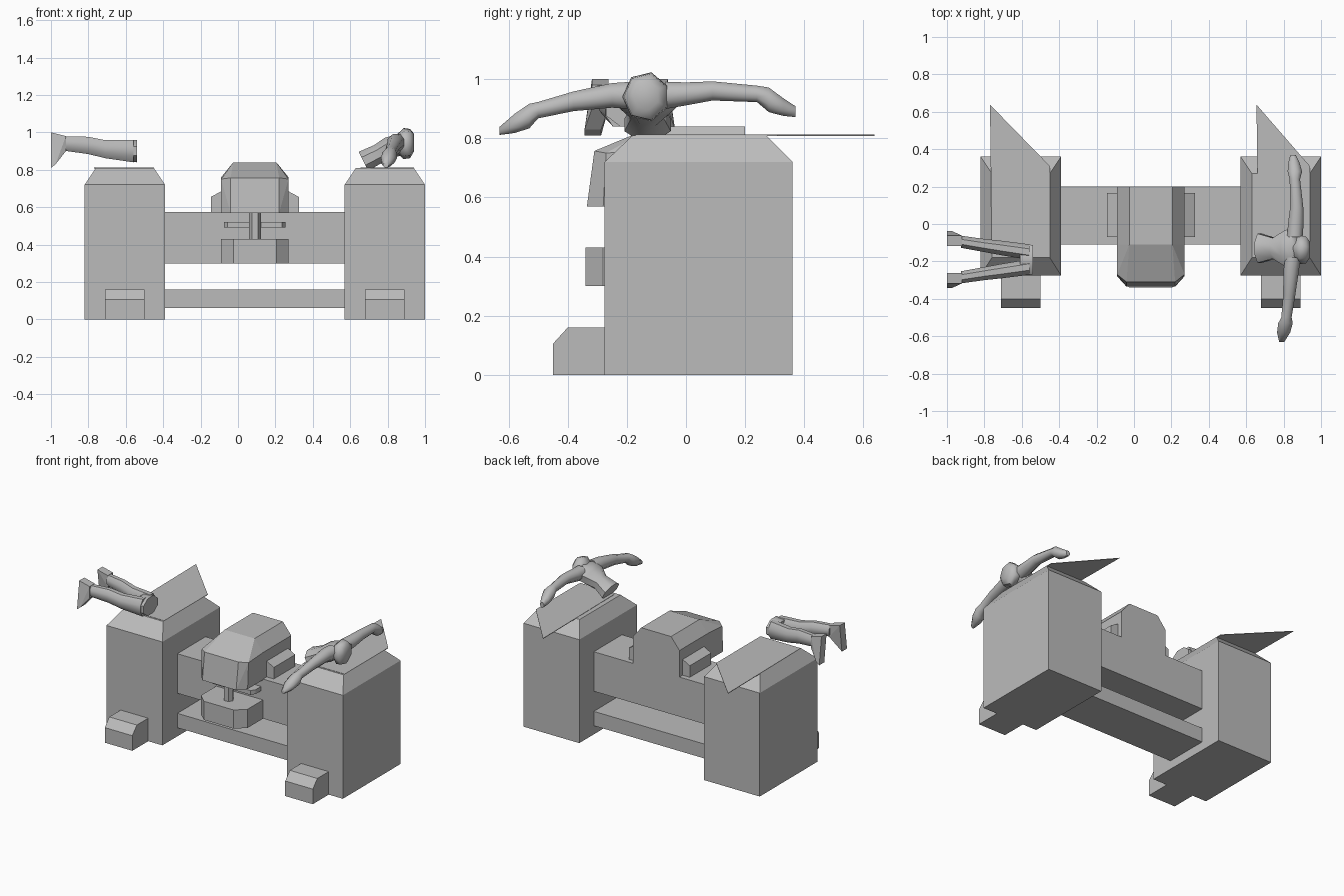
import bpy, bmesh, math
from math import radians

cube = bpy.data.objects.get("Cube")
if cube:
    bpy.data.objects.remove(cube, do_unlink=True)

GREY = (0.5, 0.5, 0.5, 1)
mat = bpy.data.materials.new("plain_grey")
mat.use_nodes = True
mat.diffuse_color = GREY
mat.node_tree.nodes["Principled BSDF"].inputs["Base Color"].default_value = GREY


def finish(name, bm, smooth=None):
    bmesh.ops.recalc_face_normals(bm, faces=bm.faces)
    mesh = bpy.data.meshes.new(name)
    bm.to_mesh(mesh)
    bm.free()
    mesh.materials.append(mat)
    obj = bpy.data.objects.new(name, mesh)
    bpy.context.collection.objects.link(obj)
    if smooth:
        bpy.ops.object.select_all(action='DESELECT')
        obj.select_set(True)
        bpy.context.view_layer.objects.active = obj
        bpy.ops.object.shade_smooth_by_angle(angle=radians(smooth))
    return obj


def hull(name, points):
    """Faceted convex solid around the given points."""
    bm = bmesh.new()
    for p in points:
        bm.verts.new(p)
    bmesh.ops.convex_hull(bm, input=bm.verts)
    bmesh.ops.dissolve_limit(bm, angle_limit=radians(1), verts=bm.verts, edges=bm.edges)
    return finish(name, bm)


def box(name, xs, ys, zs):
    return hull(name, [(x, y, z) for x in xs for y in ys for z in zs])


def loft(name, axis, stations, sides=8, shear=0):
    """Limb from rings (x, y, z, horizontal radius, vertical radius) along axis."""
    bm = bmesh.new()
    rings = []
    for x, y, z, rh, rv in stations:
        ring = []
        for i in range(sides):
            a = 2 * math.pi * (i + 0.5) / sides
            h, v = rh * math.cos(a), rv * math.sin(a)
            s = -shear * v
            co = (x + s, y + h, z + v) if axis == 'X' else (x + h, y + s, z + v)
            ring.append(bm.verts.new(co))
        rings.append(ring)
    for r, q in zip(rings, rings[1:]):
        for i in range(sides):
            j = (i + 1) % sides
            bm.faces.new((r[i], r[j], q[j], q[i]))
    bm.faces.new(rings[0])
    bm.faces.new(rings[-1])
    return finish(name, bm, 50)


# Two end towers with bevelled tops, stepped feet and a skewed loose sheet
for side, cx, sheet_x in (("right", -0.605, -0.165), ("left", 0.785, -0.13)):
    hull(side + "_tower",
         [(cx + s * 0.215, y, z) for s in (-1, 1) for y in (-0.275, 0.36) for z in (0, 0.72)]
         + [(cx + s * 0.155, y, 0.81) for s in (-1, 1) for y in (-0.18, 0.27)])
    hull(side + "_foot", [(cx + s * 0.106, y, z) for s in (-1, 1) for y, z in
         ((-0.27, 0), (-0.45, 0), (-0.45, 0.105), (-0.4, 0.16), (-0.27, 0.16))])
    hull(side + "_top_sheet", [(cx + x, y, z) for z in (0.808, 0.812) for x, y in
         ((sheet_x, 0.638), (sheet_x + 0.01, -0.17), (0.155, -0.17), (0.155, 0.31))])

# Cross beams between the towers
box("upper_beam", (-0.39, 0.57), (-0.11, 0.2), (0.3, 0.575))
box("lower_beam", (-0.39, 0.57), (-0.11, 0.2), (0.06, 0.16))

# Press head with sloping nose, and the anvil block below it
MID = 0.09
head, anvil = [], []
for s in (-1, 1):
    for y in (-0.11, 0.2):
        head += [(MID + s * w, y, z) for w, z in ((0.18, 0.57), (0.18, 0.76), (0.115, 0.84))]
    head += [(MID + s * w, y, z) for w, y, z in
             ((0.18, -0.28, 0.57), (0.18, -0.27, 0.75), (0.13, -0.335, 0.57), (0.13, -0.31, 0.757))]
    anvil += [(MID + s * w, y, z) for z in (0.3, 0.43) for w, y in
              ((0.18, -0.11), (0.18, -0.28), (0.115, -0.34))]
hull("press_head", head)
hull("anvil_block", anvil)

# Side boxes on the head
for side, s in (("right", -1), ("left", 1)):
    hull(side + "_side_box", [(MID + s * w, y, z) for y in (-0.07, 0.165) for w, z in
         ((0.17, 0.57), (0.235, 0.57), (0.235, 0.655), (0.17, 0.69))])

# Ram rod and the guide plate behind it
hull("ram_rod", [(MID + 0.032 * math.cos(k * math.pi / 3), -0.23 + 0.032 * math.sin(k * math.pi / 3), z)
                 for k in range(6) for z in (0.43, 0.57)])
hull("guide_plate", [(MID + s * w, y, z) for s in (-1, 1) for z in (0.49, 0.52)
                     for w, y in ((0.165, -0.11), (0.165, -0.17), (0.145, -0.2))])

# Upper body lying over the left tower
loft("torso", 'X', [(0.67, -0.13, 0.845, 0.085, 0.055), (0.75, -0.13, 0.885, 0.06, 0.05),
                    (0.81, -0.13, 0.92, 0.1, 0.055), (0.86, -0.13, 0.945, 0.125, 0.045),
                    (0.89, -0.13, 0.95, 0.05, 0.04)], shear=0.5)
loft("head", 'X', [(0.85, -0.135, 0.94, 0.05, 0.05), (0.885, -0.135, 0.94, 0.08, 0.085),
                   (0.92, -0.135, 0.94, 0.075, 0.08), (0.94, -0.135, 0.945, 0.045, 0.05)], sides=7)
loft("right_arm", 'Y', [(0.85, -0.18, 0.945, 0.045, 0.05), (0.84, -0.25, 0.945, 0.045, 0.045),
                        (0.83, -0.38, 0.925, 0.035, 0.036), (0.815, -0.5, 0.895, 0.03, 0.03),
                        (0.81, -0.53, 0.875, 0.042, 0.045), (0.8, -0.58, 0.85, 0.038, 0.035),
                        (0.79, -0.63, 0.825, 0.015, 0.015)])
loft("left_arm", 'Y', [(0.86, -0.07, 0.945, 0.045, 0.05), (0.865, 0.0, 0.95, 0.045, 0.042),
                       (0.87, 0.09, 0.96, 0.038, 0.035), (0.86, 0.24, 0.95, 0.03, 0.03),
                       (0.86, 0.28, 0.93, 0.042, 0.045), (0.855, 0.33, 0.905, 0.032, 0.032),
                       (0.85, 0.37, 0.89, 0.015, 0.02)])

# Hips, legs and drooping feet over the right tower
loft("hips", 'X', [(-0.54, -0.19, 0.9, 0.085, 0.065), (-0.61, -0.19, 0.9, 0.088, 0.058)])
for side, s in (("right", -1), ("left", 1)):
    y = -0.19
    loft(side + "_leg", 'X', [(-0.56, y + s * 0.04, 0.9, 0.045, 0.065),
                              (-0.71, y + s * 0.062, 0.91, 0.042, 0.052),
                              (-0.8, y + s * 0.075, 0.93, 0.038, 0.05),
                              (-0.925, y + s * 0.095, 0.94, 0.035, 0.042)])
    hull(side + "_shoe", [(x, y + s * (0.1 + shift) + t * 0.028, z) for t in (-1, 1) for x, z, shift in
         ((-0.92, 0.98, 0), (-0.92, 0.9, 0), (-1, 1.0, 0), (-1, 0.81, 0.025), (-0.975, 0.83, 0.025))])
